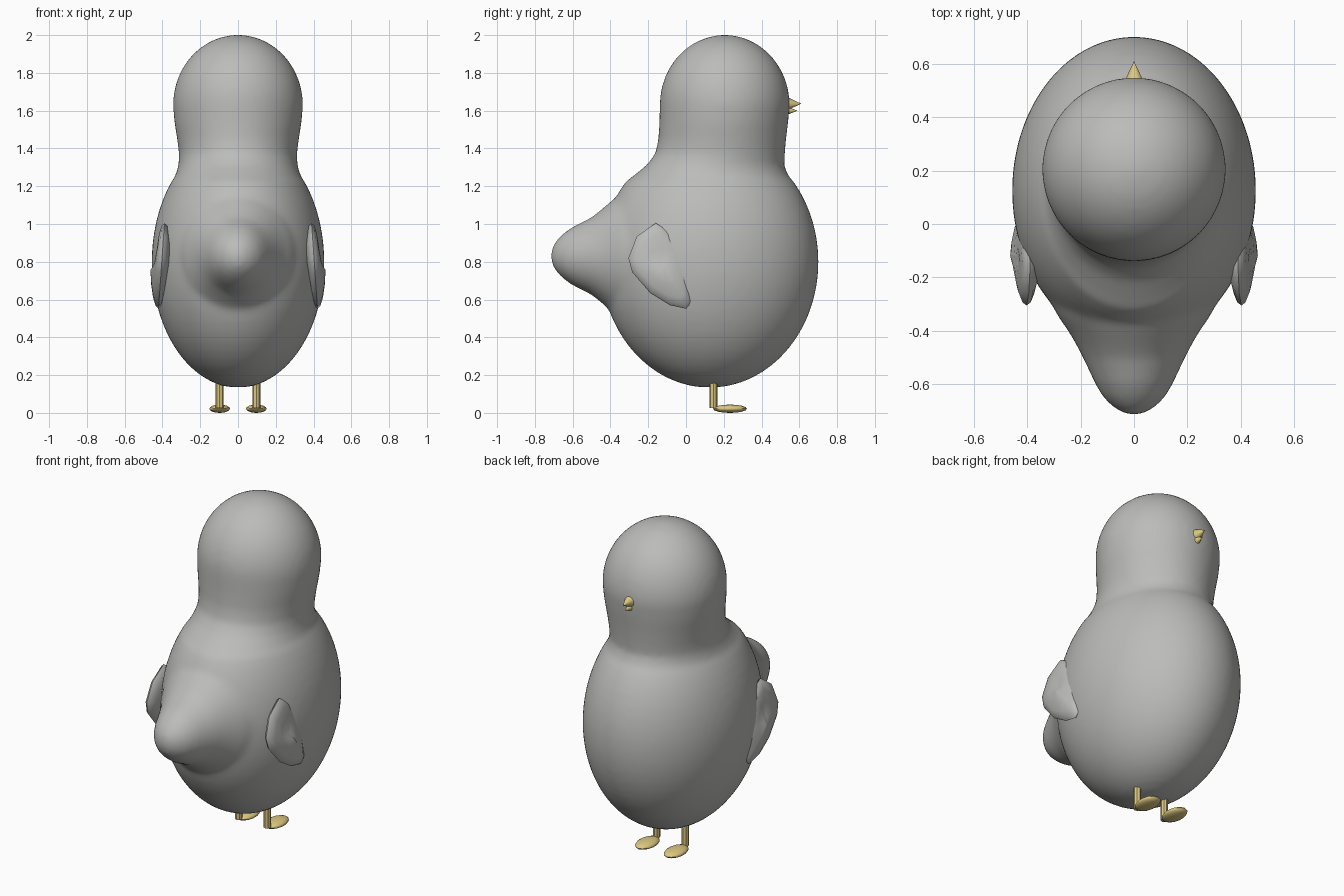
import bpy, bmesh, math
from mathutils import Vector, Matrix

if "Cube" in bpy.data.objects:
    bpy.data.objects.remove(bpy.data.objects["Cube"])


def material(name, rgb):
    m = bpy.data.materials.new(name)
    m.diffuse_color = (*rgb, 1)
    m.use_nodes = True
    m.node_tree.nodes["Principled BSDF"].inputs["Base Color"].default_value = m.diffuse_color
    return m


GREY = material("soft grey", (0.50, 0.50, 0.49))
YELLOW = material("pale yellow", (0.72, 0.58, 0.22))


def loft(bm, rings):
    """Bridge closed rings of points and cap both ends."""
    loops = [[bm.verts.new(p) for p in r] for r in rings]
    n = len(loops[0])
    for a, b in zip(loops, loops[1:]):
        for i in range(n):
            j = (i + 1) % n
            bm.faces.new((a[i], a[j], b[j], b[i]))
    bm.faces.new(loops[0][::-1])
    bm.faces.new(loops[-1])


def finish(bm, name, mat, angle=180):
    bmesh.ops.recalc_face_normals(bm, faces=bm.faces)
    me = bpy.data.meshes.new(name)
    bm.to_mesh(me)
    bm.free()
    me.materials.append(mat)
    ob = bpy.data.objects.new(name, me)
    bpy.context.collection.objects.link(ob)
    bpy.ops.object.select_all(action='DESELECT')
    ob.select_set(True)
    bpy.context.view_layer.objects.active = ob
    bpy.ops.object.shade_smooth_by_angle(angle=math.radians(angle))
    return ob


def circle(n):
    return [(math.cos(2 * math.pi * i / n), math.sin(2 * math.pi * i / n)) for i in range(n)]


# Body: egg, neck and domed head as one stack of oval rings
bm = bmesh.new()
stack = []  # z, centre y, half width x, half depth y
for i in range(1, 25):
    z = 0.80 - 0.667 * math.cos(math.pi * i / 32)
    k = math.sqrt(1 - ((z - 0.80) / 0.667) ** 2)
    if z < 1.24:
        stack.append((z, 0.125, 0.457 * k, 0.577 * k))
stack += [(1.25, 0.13, 0.333, 0.415), (1.31, 0.155, 0.315, 0.365), (1.37, 0.18, 0.312, 0.343),
          (1.45, 0.192, 0.322, 0.338), (1.54, 0.2, 0.337, 0.341)]
for i in range(0, 16):
    a = math.pi / 2 * i / 16
    stack.append((1.63 + 0.371 * math.sin(a), 0.205, 0.344 * math.cos(a), 0.344 * math.cos(a)))
stack.append((2.002, 0.205, 0.008, 0.008))
loft(bm, [[(rx * c, cy + ry * s, z) for c, s in circle(64)] for z, cy, rx, ry in stack])

# Tail: flared cone, fused with the body
tail = [(-0.715, 0.02, 0.02), (-0.706, 0.045, 0.05), (-0.685, 0.08, 0.085), (-0.65, 0.115, 0.12),
        (-0.60, 0.145, 0.155), (-0.55, 0.168, 0.18), (-0.50, 0.192, 0.205), (-0.45, 0.217, 0.245),
        (-0.40, 0.247, 0.288), (-0.35, 0.282, 0.325), (-0.28, 0.32, 0.36), (-0.1, 0.34, 0.36)]
loft(bm, [[(rx * c, y, 0.83 + rz * s) for c, s in circle(48)] for y, rx, rz in tail])
body = finish(bm, "body", GREY)
rm = body.modifiers.new("fuse", 'REMESH')
rm.mode = 'VOXEL'
rm.voxel_size = 0.018
rm.use_smooth_shade = True
sm = body.modifiers.new("soften", 'SMOOTH')
sm.factor = 0.5
sm.iterations = 8

# Wings: flat rounded lozenges against the flanks
outline = [(-0.16, 1.005), (-0.26, 0.935), (-0.305, 0.82), (-0.285, 0.745), (-0.19, 0.635),
           (-0.085, 0.57), (0.0, 0.552), (0.027, 0.585), (0.02, 0.75), (-0.03, 0.88), (-0.09, 0.96)]
CY, CZ = -0.13, 0.78
for side, label in ((1, "right"), (-1, "left")):
    bm = bmesh.new()
    rings = []
    for i in range(9):
        a = math.radians(-84 + 21 * i)
        rings.append([(side * (0.405 + 0.043 * math.sin(a) - 0.07 * (z - CZ)),
                       CY + (y - CY) * math.cos(a), CZ + (z - CZ) * math.cos(a))
                      for y, z in outline])
    loft(bm, rings)
    finish(bm, label + "_wing", GREY, 60)

    # Leg
    bm = bmesh.new()
    loft(bm, [[(side * 0.097 + 0.021 * c, 0.145 + 0.021 * s, z) for c, s in circle(8)]
              for z in (0.025, 0.22)])
    finish(bm, label + "_leg", YELLOW, 30)

    # Foot
    bm = bmesh.new()
    bmesh.ops.create_uvsphere(bm, u_segments=14, v_segments=8, radius=1)
    bmesh.ops.transform(bm, verts=bm.verts, matrix=Matrix.Translation((side * 0.097, 0.233, 0.022))
                        @ Matrix.Diagonal((0.056, 0.09, 0.022, 1)))
    finish(bm, label + "_foot", YELLOW, 60)

# Beak: two small cones pointing forward from the face
for name, z, r, tip in (("upper_beak", 1.637, 0.052, 0.608), ("lower_beak", 1.6, 0.036, 0.588)):
    bm = bmesh.new()
    loft(bm, [[(q * c, y, z + q * s) for c, s in circle(12)] for y, q in ((0.50, r), (tip, 0.001))])
    finish(bm, name, YELLOW, 50)
